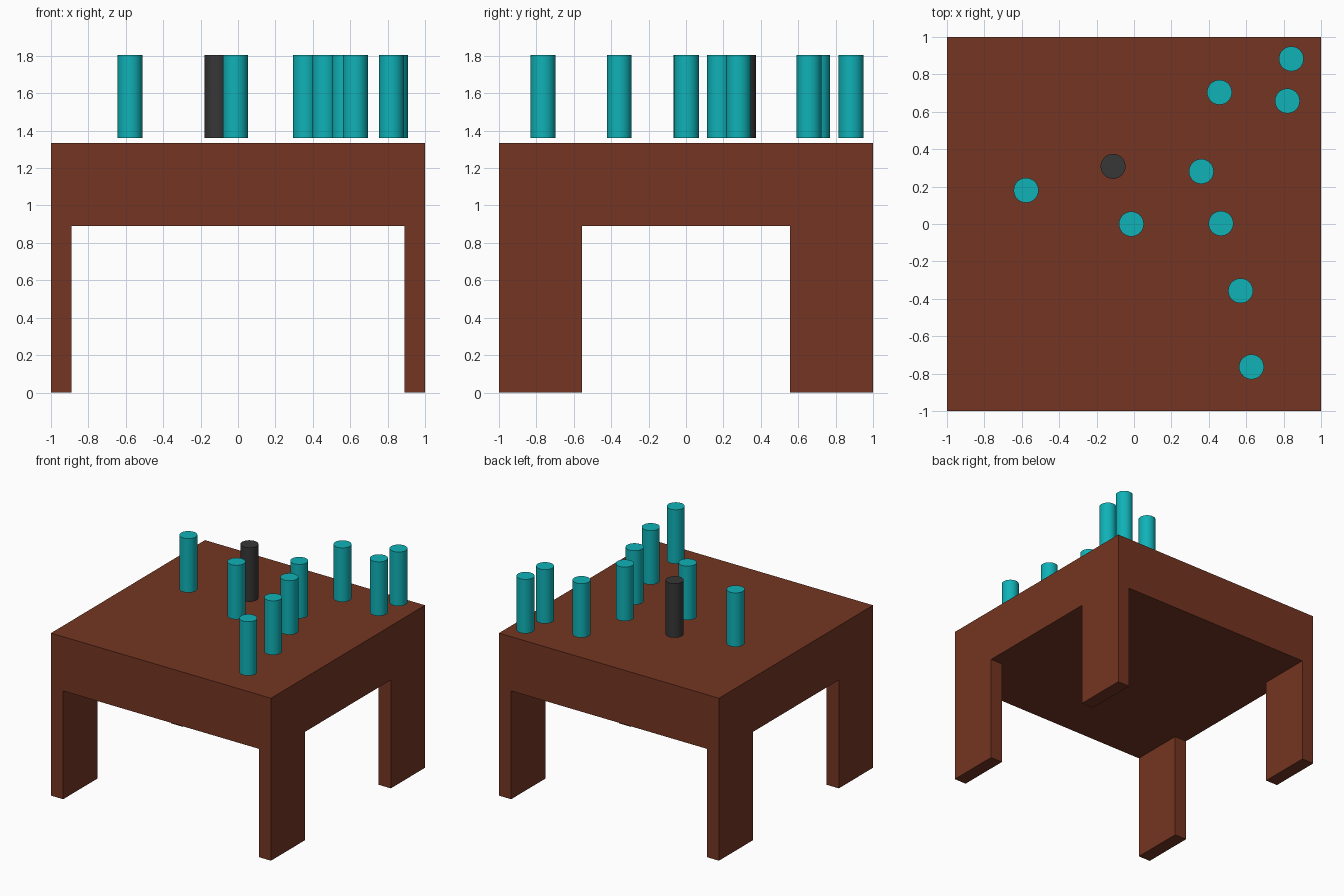
import bpy
from math import radians

if "Cube" in bpy.data.objects:
    bpy.data.objects.remove(bpy.data.objects["Cube"])


def material(name, rgb):
    m = bpy.data.materials.new(name)
    m.diffuse_color = (*rgb, 1)
    m.use_nodes = True
    m.node_tree.nodes["Principled BSDF"].inputs["Base Color"].default_value = m.diffuse_color
    return m


WOOD = material("brown", (0.175, 0.036, 0.016))
TEAL = material("teal", (0.005, 0.445, 0.475))
DARK = material("dark_grey", (0.038, 0.038, 0.038))


def box(name, lo, hi, mat):
    centre = [(a + b) / 2 for a, b in zip(lo, hi)]
    bpy.ops.mesh.primitive_cube_add(size=1, location=centre)
    ob = bpy.context.object
    ob.name = name
    ob.scale = [b - a for a, b in zip(lo, hi)]
    bpy.ops.object.transform_apply(location=False, rotation=False, scale=True)
    ob.data.materials.append(mat)


def peg(name, x, y, mat):
    bpy.ops.mesh.primitive_cylinder_add(
        vertices=32, radius=0.0667, depth=PEG_H,
        location=(x, y, PEG_Z + PEG_H / 2))
    ob = bpy.context.object
    ob.name = name
    ob.data.materials.append(mat)
    bpy.ops.object.shade_smooth_by_angle(angle=radians(30))


LEG_H, TOP_Z = 0.89, 1.335
LEG_X, LEG_Y = 0.111, 0.444
PEG_Z, PEG_H = 1.361, 0.444

# Thick table top
box("table_top", (-1, -1, LEG_H), (1, 1, TOP_Z), WOOD)

# Four slab legs flush with the corners
for side, x in (("left", -1), ("right", 1 - LEG_X)):
    for end, y in (("front", -1), ("back", 1 - LEG_Y)):
        box(f"{end}_{side}_leg", (x, y, 0), (x + LEG_X, y + LEG_Y, LEG_H), WOOD)

# Teal pegs hovering just above the top
pegs = [(-0.577, 0.18), (-0.014, 0.0), (0.36, 0.281), (0.465, 0.003),
        (0.57, -0.357), (0.628, -0.764), (0.457, 0.704),
        (0.82, 0.658), (0.841, 0.883)]
for i, (x, y) in enumerate(pegs, 1):
    peg(f"teal_peg_{i}", x, y, TEAL)

# Single dark peg
peg("dark_peg", -0.112, 0.308, DARK)
